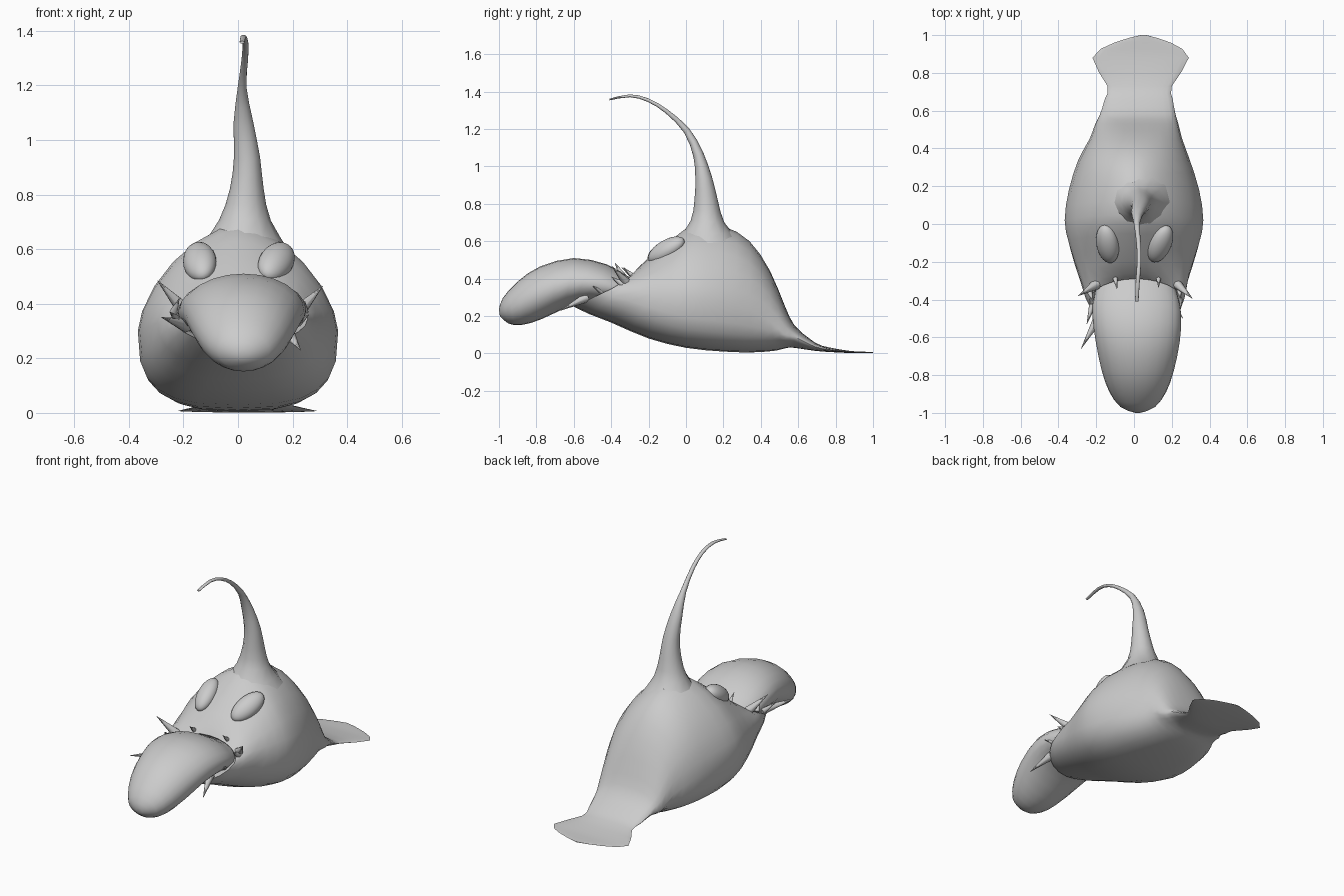
import bpy, bmesh, math
from mathutils import Vector, Matrix

grey = bpy.data.materials.new("plain grey")
grey.diffuse_color = (0.6, 0.6, 0.6, 1)


def finish(name, bm, angle=50):
    bmesh.ops.recalc_face_normals(bm, faces=bm.faces)
    me = bpy.data.meshes.new(name)
    bm.to_mesh(me)
    bm.free()
    me.materials.append(grey)
    ob = bpy.data.objects.new(name, me)
    bpy.context.collection.objects.link(ob)
    bpy.ops.object.select_all(action='DESELECT')
    ob.select_set(True)
    bpy.context.view_layer.objects.active = ob
    bpy.ops.object.shade_smooth_by_angle(angle=math.radians(angle))
    return ob


def refine(rings, steps):
    """Catmull-Rom interpolation between neighbouring rings."""
    out = []
    for i in range(len(rings) - 1):
        p = [rings[max(0, min(len(rings) - 1, i + k))] for k in (-1, 0, 1, 2)]
        for s in range(steps):
            t = s / steps
            out.append([0.5 * (2 * b + (c - a) * t + (2 * a - 5 * b + 4 * c - d) * t * t
                               + (3 * b - a - 3 * c + d) * t ** 3) for a, b, c, d in zip(*p)])
    return out + [list(rings[-1])]


def loft(name, rings, seg=24, steps=2):
    """Ring: top y,z / side y,z / bottom y,z / half width, centre x, upper and lower roundness."""
    bm = bmesh.new()
    loops = []
    for ty, tz, sy, sz, by, bz, w, cx, nt, nb in refine(rings, steps):
        loop = []
        for k in range(seg):
            a = 2 * math.pi * k / seg
            c, s = math.cos(a), math.sin(a)
            n = nt if s >= 0 else nb
            x = cx + math.copysign(abs(c) ** (2 / n), c) * w
            v = abs(s) ** (2 / n)
            ey, ez = (ty, tz) if s >= 0 else (by, bz)
            loop.append(bm.verts.new((x, sy + (ey - sy) * v, sz + (ez - sz) * v)))
        loops.append(loop)
    for a, b in zip(loops, loops[1:]):
        for k in range(seg):
            j = (k + 1) % seg
            bm.faces.new((a[k], a[j], b[j], b[k]))
    bm.faces.new(loops[0])
    bm.faces.new(loops[-1])
    return finish(name, bm)


def oval(ty, tz, by, bz, w, cx):
    return (ty, tz, (ty + by) / 2, (tz + bz) / 2, by, bz, w, cx, 2, 2)


# Body: from the mouth lining, around the lip and back, flattening into the tail fin
body = [
    (-0.20, 0.36, -0.30, 0.32, -0.45, 0.26, 0.18, 0.00, 1.9, 2.0),
    (-0.29, 0.41, -0.40, 0.345, -0.60, 0.25, 0.245, 0.01, 1.9, 2.0),
    (-0.20, 0.51, -0.25, 0.33, -0.40, 0.165, 0.295, 0.00, 1.8, 2.3),
    (-0.05, 0.63, -0.10, 0.31, -0.20, 0.08, 0.345, 0.00, 1.7, 2.6),
    (0.05, 0.69, 0.02, 0.30, 0.00, 0.03, 0.367, 0.00, 1.6, 3.0),
    (0.20, 0.68, 0.18, 0.28, 0.20, 0.01, 0.345, 0.00, 1.6, 3.0),
    (0.34, 0.60, 0.34, 0.23, 0.36, 0.006, 0.295, 0.00, 1.8, 2.8),
    (0.45, 0.44, 0.45, 0.17, 0.48, 0.015, 0.245, 0.01, 2.0, 2.4),
    (0.53, 0.25, 0.53, 0.10, 0.54, 0.03, 0.22, 0.015, 2.2, 2.0),
]
tail = [
    oval(0.58, 0.15, 0.58, 0.03, 0.20, 0.02),
    oval(0.66, 0.08, 0.66, 0.018, 0.18, 0.025),
    oval(0.73, 0.04, 0.73, 0.01, 0.17, 0.03),
    oval(0.88, 0.013, 0.88, 0.002, 0.255, 0.035),
    oval(0.96, 0.009, 0.96, 0.002, 0.15, 0.045),
    oval(1.00, 0.007, 1.00, 0.003, 0.015, 0.05),
]
loft("body_and_tail", body + tail)

# Tongue: thick, arched and hanging out of the mouth
loft("tongue", [
    oval(-1.00, 0.235, -0.995, 0.20, 0.02, 0.02),
    oval(-0.98, 0.295, -0.95, 0.16, 0.095, 0.02),
    oval(-0.90, 0.385, -0.88, 0.152, 0.15, 0.02),
    oval(-0.78, 0.465, -0.78, 0.18, 0.19, 0.02),
    oval(-0.60, 0.51, -0.65, 0.24, 0.222, 0.02),
    oval(-0.42, 0.475, -0.55, 0.27, 0.235, 0.015),
    oval(-0.29, 0.40, -0.46, 0.27, 0.22, 0.01),
    oval(-0.18, 0.36, -0.35, 0.27, 0.16, 0.01)])

# Lure stalk: rises from the back and curls forward
loft("lure_stalk", [
    oval(0.29, 0.60, -0.06, 0.58, 0.17, 0.02),
    oval(0.205, 0.70, 0.025, 0.71, 0.095, 0.025),
    oval(0.17, 0.82, 0.045, 0.82, 0.062, 0.032),
    oval(0.14, 0.94, 0.05, 0.93, 0.048, 0.033),
    oval(0.09, 1.08, 0.04, 1.05, 0.036, 0.02),
    oval(0.015, 1.205, -0.01, 1.18, 0.016, 0.015),
    oval(-0.10, 1.305, -0.11, 1.285, 0.012, 0.025),
    oval(-0.20, 1.363, -0.205, 1.345, 0.011, 0.027),
    oval(-0.30, 1.385, -0.30, 1.37, 0.011, 0.02),
    oval(-0.41, 1.362, -0.41, 1.353, 0.009, 0.015)], seg=12)

# Eyes: flattened eggs lying on the sloping forehead
for side, turn in (("left", -0.15), ("right", 0.4)):
    sx = -1 if side == "left" else 1
    long_axis = Vector((turn, 1, 0.58)).normalized()
    out = Vector((sx * 0.45, -0.5, 0.8))
    out = (out - long_axis * out.dot(long_axis)).normalized()
    wide = long_axis.cross(out)
    rot = Matrix((wide, long_axis, out)).transposed().to_4x4()
    bm = bmesh.new()
    bmesh.ops.create_uvsphere(bm, u_segments=24, v_segments=14, radius=1)
    bmesh.ops.transform(bm, verts=bm.verts, matrix=Matrix.Translation((sx * 0.14, -0.105, 0.553))
                        @ rot @ Matrix.Diagonal((0.062, 0.115, 0.05, 1)))
    finish(side + "_eye", bm)


# Teeth: crooked spikes around both lips
def tooth(name, base, tip, r):
    base, tip = Vector(base), Vector(tip)
    d = tip - base
    bm = bmesh.new()
    bmesh.ops.create_cone(bm, cap_ends=True, segments=8, radius1=r, radius2=0.001, depth=d.length)
    bmesh.ops.transform(bm, verts=bm.verts, matrix=Matrix.Translation((base + tip) / 2)
                        @ d.to_track_quat('Z', 'Y').to_matrix().to_4x4())
    finish(name, bm)


teeth = [
    ((-0.20, -0.32, 0.38), (-0.295, -0.38, 0.485), 0.028),
    ((0.22, -0.31, 0.37), (0.31, -0.395, 0.465), 0.028),
    ((-0.235, -0.36, 0.37), (-0.215, -0.41, 0.42), 0.015),
    ((0.24, -0.34, 0.37), (0.245, -0.40, 0.41), 0.018),
    ((-0.10, -0.28, 0.41), (-0.09, -0.345, 0.46), 0.015),
    ((0.13, -0.28, 0.41), (0.13, -0.335, 0.46), 0.015),
    ((-0.19, -0.50, 0.32), (-0.28, -0.66, 0.35), 0.026),
    ((-0.22, -0.43, 0.34), (-0.25, -0.53, 0.37), 0.018),
    ((0.18, -0.53, 0.30), (0.23, -0.67, 0.23), 0.026),
    ((0.22, -0.45, 0.33), (0.26, -0.50, 0.36), 0.015),
]
for i, t in enumerate(teeth):
    tooth("tooth_%d" % (i + 1), *t)
